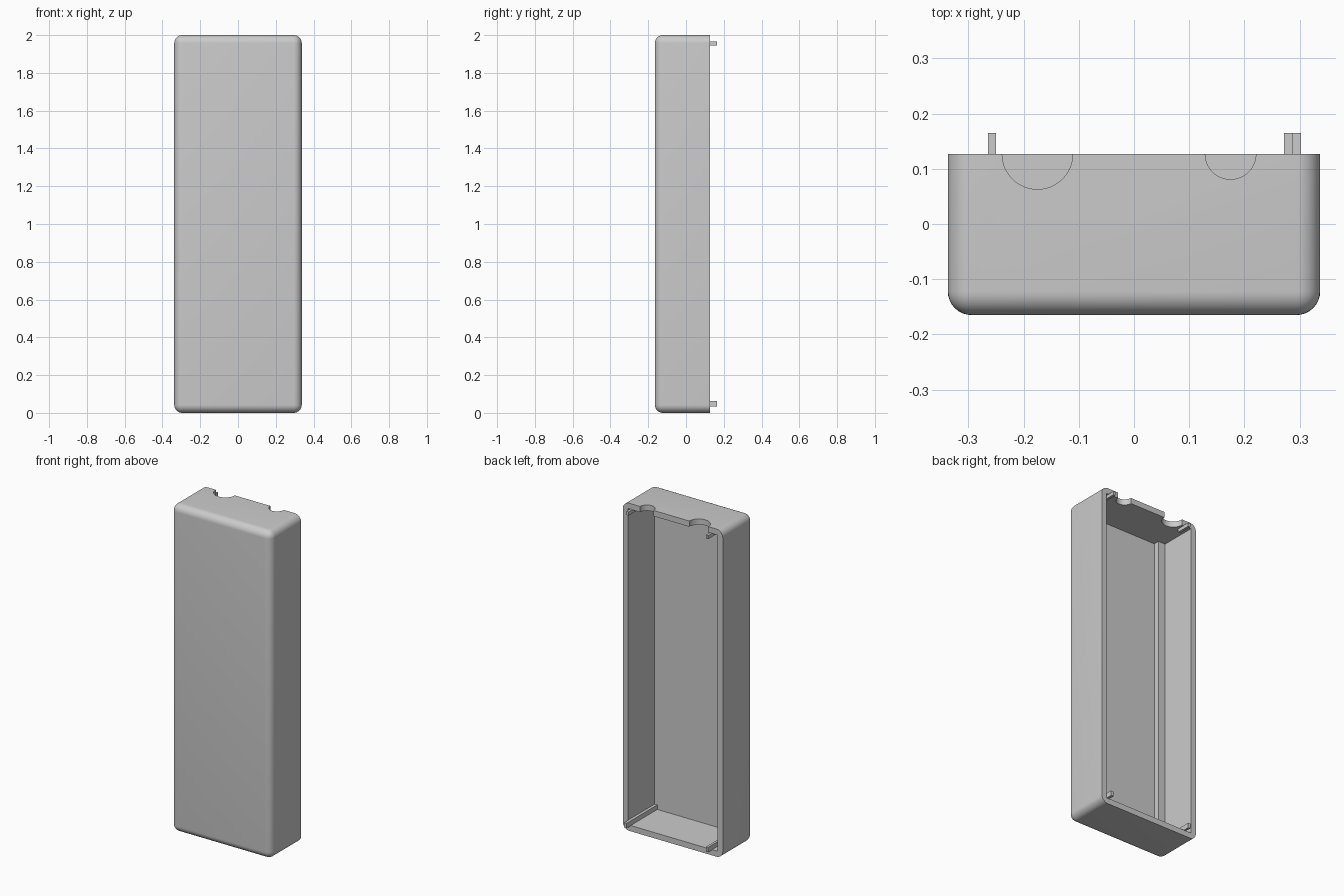
import bpy, bmesh
from mathutils import Vector

if "Cube" in bpy.data.objects:
    bpy.data.objects.remove(bpy.data.objects["Cube"], do_unlink=True)

grey = bpy.data.materials.new("light_grey")
grey.use_nodes = True
colour = (0.6, 0.6, 0.6, 1)
grey.diffuse_color = colour
grey.node_tree.nodes["Principled BSDF"].inputs["Base Color"].default_value = colour

BACK, FRONT, HALF, HEIGHT, WALL = 0.127, -0.165, 0.3375, 2.0, 0.035
ROUND = 0.043


def box(name, x, y, z, rounded=False):
    """Box between ranges; optionally round every edge except the back rim."""
    bm = bmesh.new()
    bmesh.ops.create_cube(bm, size=1)
    for v in bm.verts:
        v.co = Vector(r[0] if c < 0 else r[1] for c, r in zip(v.co, (x, y, z)))
    if rounded:
        edges = [e for e in bm.edges if any(v.co.y < y[1] - 0.001 for v in e.verts)]
        bmesh.ops.bevel(bm, geom=edges, offset=ROUND, segments=8, profile=0.5,
                        affect='EDGES', clamp_overlap=True)
    mesh = bpy.data.meshes.new(name)
    bm.to_mesh(mesh)
    bm.free()
    ob = bpy.data.objects.new(name, mesh)
    ob.data.materials.append(grey)
    bpy.context.collection.objects.link(ob)
    return ob


def cut(target, cutter):
    """Subtract the cutter from the target and remove it."""
    cutter.hide_render = True
    mod = target.modifiers.new("cut", 'BOOLEAN')
    mod.operation = 'DIFFERENCE'
    mod.solver = 'EXACT'
    mod.object = cutter
    bpy.ops.object.select_all(action='DESELECT')
    bpy.context.view_layer.objects.active = target
    target.select_set(True)
    bpy.ops.object.modifier_apply(modifier=mod.name)
    bpy.data.objects.remove(cutter, do_unlink=True)


# Hollow shell, open at the back
shell = box("case_shell", (-HALF, HALF), (FRONT, BACK), (0, HEIGHT), rounded=True)
inner = HALF - WALL
floor = FRONT + WALL
cut(shell, box("cavity_cutter", (-inner, inner), (floor, BACK + 0.1),
               (WALL, HEIGHT - WALL)))

# Half-round cable notches in the top wall
for x, radius in ((-0.175, 0.064), (0.175, 0.046)):
    bpy.ops.mesh.primitive_cylinder_add(vertices=48, radius=radius, depth=0.2,
                                        location=(x, BACK, HEIGHT))
    cutter = bpy.context.object
    cutter.data.materials.append(grey)
    cut(shell, cutter)

bpy.ops.object.select_all(action='DESELECT')
bpy.context.view_layer.objects.active = shell
shell.select_set(True)
bpy.ops.object.shade_smooth_by_angle(angle=0.6)

# Long rib in the inner corner
box("inner_rib", (-inner - 0.005, -0.255), (floor - 0.005, floor + 0.035),
    (WALL - 0.005, HEIGHT - WALL + 0.005))

# Locating tabs that stand out past the back rim
top, bottom = (1.945, 1.967), (0.033, 0.063)
box("top_right_tab", (-0.265, -0.25), (0.08, 0.165), top)
box("top_left_tab", (0.272, 0.287), (0.08, 0.165), top)
box("bottom_right_tab", (-0.265, -0.25), (floor - 0.005, 0.165), bottom)
box("bottom_left_tab", (0.285, inner), (floor - 0.005, 0.165), bottom)
